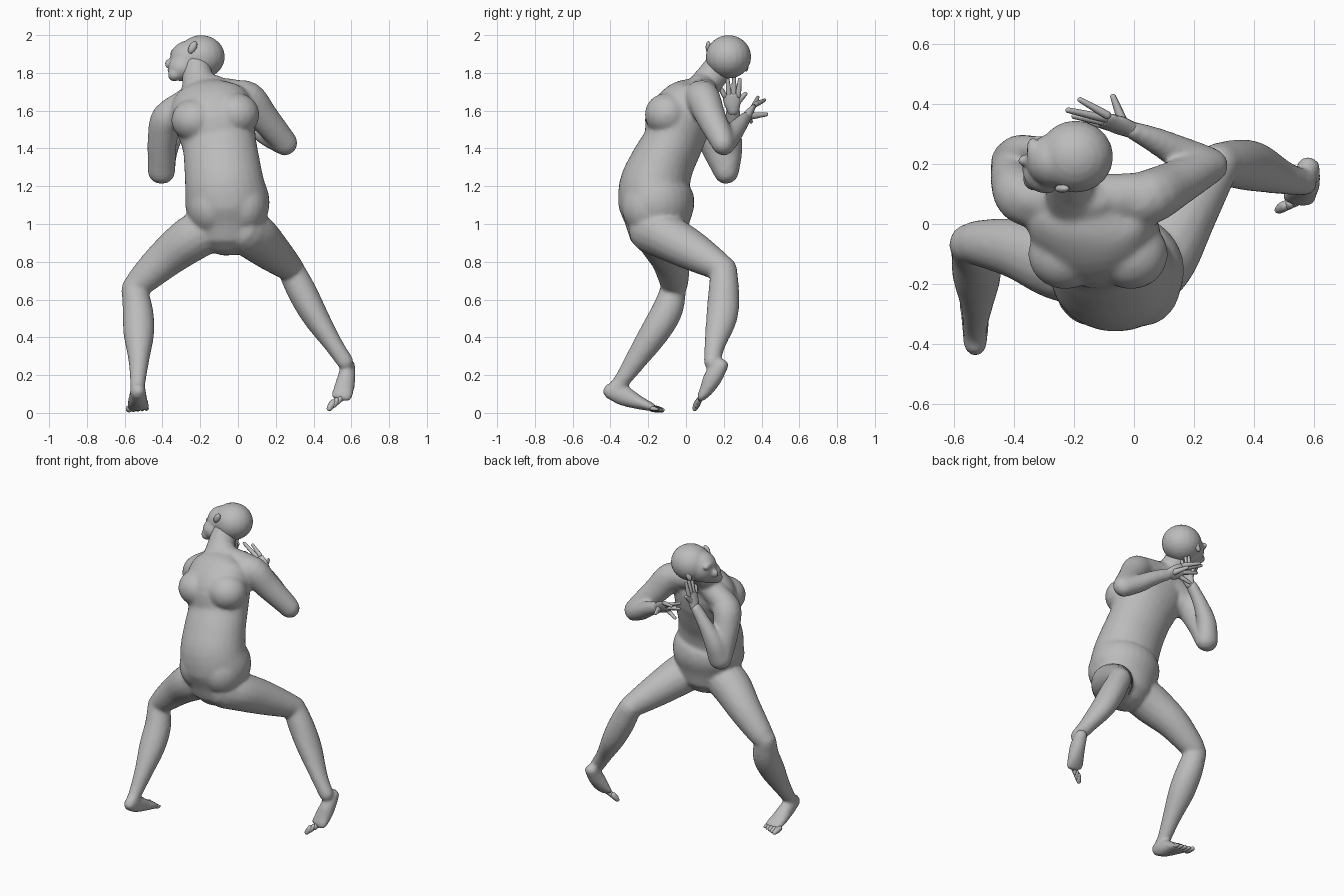
import bpy, bmesh, math
from mathutils import Vector, Matrix

old = bpy.data.objects.get("Cube")
if old:
    bpy.data.objects.remove(old, do_unlink=True)

clay = bpy.data.materials.new("clay grey")
clay.use_nodes = True
clay.diffuse_color = (.5, .5, .5, 1)
clay.node_tree.nodes["Principled BSDF"].inputs["Base Color"].default_value = (.5, .5, .5, 1)


def spline(rings, steps):
    """Catmull-Rom through rings of x, y, z, half width, half depth."""
    pts = [Vector(r) for r in rings]
    pts = [2 * pts[0] - pts[1]] + pts + [2 * pts[-1] - pts[-2]]
    out = []
    for a, b, c, d in zip(pts, pts[1:], pts[2:], pts[3:]):
        for i in range(steps):
            t = i / steps
            out.append((2 * b + (c - a) * t + (2 * a - 5 * b + 4 * c - d) * t**2
                        + (3 * b - a - 3 * c + d) * t**3) / 2)
    return out + [pts[-2]]


def loft(bm, rings, side=(1, 0, 0), sides=16, steps=4):
    """Tube with elliptical sections and rounded ends; width runs along side."""
    path = spline(rings, steps)
    centres = [Vector(p[:3]) for p in path]
    frames = []
    last = len(path) - 1
    for i, p in enumerate(path):
        t = (centres[min(i + 1, last)] - centres[max(i - 1, 0)]).normalized()
        u = Vector(side)
        u = (u - u.dot(t) * t).normalized()
        frames.append((centres[i], u, t.cross(u), t, p[3], p[4]))

    def dome(frame, sign):
        c, u, v, t, a, b = frame
        r = min(a, b) * sign
        return [(c + t * r * math.sin(k), u, v, t, a * math.cos(k), b * math.cos(k))
                for k in (.5, 1, 1.35)]

    frames = dome(frames[0], -1)[::-1] + frames + dome(frames[-1], 1)
    loops = []
    for c, u, v, t, a, b in frames:
        angles = [math.tau * k / sides for k in range(sides)]
        loops.append([bm.verts.new(c + u * a * math.cos(k) + v * b * math.sin(k)) for k in angles])
    for low, high in zip(loops, loops[1:]):
        for k in range(sides):
            n = (k + 1) % sides
            bm.faces.new((low[k], low[n], high[n], high[k]))
    bm.faces.new(loops[0][::-1])
    bm.faces.new(loops[-1])


def ball(bm, centre, radii, forward=(1, 0, 0)):
    """Ellipsoid whose first radius lies along forward."""
    turn = Vector(forward).to_track_quat('X', 'Z').to_matrix().to_4x4()
    matrix = Matrix.Translation(centre) @ turn @ Matrix.Diagonal((*radii, 1))
    bmesh.ops.create_uvsphere(bm, u_segments=20, v_segments=12, radius=1, matrix=matrix)


def finish(name, bm, voxel=0, relax=0, swell=0):
    """Turn the mesh into an object, optionally fusing its overlapping parts."""
    bmesh.ops.recalc_face_normals(bm, faces=bm.faces)
    mesh = bpy.data.meshes.new(name)
    bm.to_mesh(mesh)
    bm.free()
    mesh.materials.append(clay)
    ob = bpy.data.objects.new(name, mesh)
    bpy.context.collection.objects.link(ob)
    bpy.ops.object.select_all(action='DESELECT')
    ob.select_set(True)
    bpy.context.view_layer.objects.active = ob
    bpy.ops.object.shade_smooth_by_angle(angle=math.radians(50))
    if voxel:
        fuse = ob.modifiers.new("fuse", 'REMESH')
        fuse.mode, fuse.voxel_size, fuse.use_smooth_shade = 'VOXEL', voxel, True
        soft = ob.modifiers.new("soften", 'SMOOTH')
        soft.factor, soft.iterations = .5, relax
        full = ob.modifiers.new("fullness", 'DISPLACE')
        full.strength, full.mid_level = swell, 0


# Torso and neck
body = bmesh.new()
loft(body, [(-.05, -.15, 1, .19, .165), (-.055, -.155, 1.1, .22, .197), (-.07, -.165, 1.2, .207, .185),
            (-.085, -.125, 1.32, .197, .165), (-.1, -.07, 1.43, .193, .155),
            (-.125, -.035, 1.55, .21, .168), (-.16, .03, 1.65, .2, .135),
            (-.17, .08, 1.71, .12, .08)], side=(1, 0, .25), sides=28)
loft(body, [(-.18, .06, 1.68, .12, .09), (-.21, .12, 1.76, .084, .078), (-.22, .18, 1.84, .07, .075)])

# Sloping shoulder muscles beside the neck
loft(body, [(-.2, .09, 1.7, .07, .065), (-.28, .08, 1.64, .075, .07), (-.36, .09, 1.59, .07, .07)], (0, 1, 0))
loft(body, [(-.17, .1, 1.71, .07, .06), (-.08, .09, 1.7, .075, .07), (.03, .09, 1.68, .08, .075)], (0, 1, 0))

# Shoulder blades and buttocks
for x, z in ((-.23, 1.55), (-.01, 1.58)):
    ball(body, (x, -.1, z), (.12, .115, .11))
for x in (-.14, .03):
    ball(body, (x, -.19, 1.09), (.125, .148, .15))

# Upper arms and forearms
loft(body, [(-.28, .05, 1.59, .08, .08), (-.37, .09, 1.56, .085, .09), (-.4, .14, 1.45, .075, .08),
            (-.405, .19, 1.33, .07, .068), (-.405, .21, 1.275, .07, .06)])
loft(body, [(-.405, .22, 1.275, .066, .056), (-.38, .24, 1.39, .058, .055),
            (-.32, .25, 1.5, .042, .04), (-.25, .25, 1.6, .027, .035)])
loft(body, [(-.04, .07, 1.67, .08, .08), (.05, .09, 1.665, .088, .088), (.13, .13, 1.57, .076, .078),
            (.22, .18, 1.465, .064, .066), (.253, .195, 1.425, .056, .062)], side=(0, 1, 0))
loft(body, [(.25, .2, 1.42, .054, .056), (.16, .235, 1.465, .053, .053),
            (.07, .28, 1.52, .04, .042), (-.01, .315, 1.56, .026, .034)], side=(0, 1, 0))

# Leg planted flat: thigh, shin, foot
loft(body, [(-.14, -.15, .98, .12, .12), (-.25, -.13, .92, .122, .118), (-.38, -.085, .82, .1, .1),
            (-.5, -.065, .71, .077, .078), (-.545, -.065, .665, .066, .063)], side=(0, 1, 0))
loft(body, [(-.55, -.065, .66, .064, .064), (-.53, -.1, .54, .077, .078), (-.525, -.17, .42, .078, .074),
            (-.525, -.265, .28, .052, .055), (-.53, -.34, .17, .038, .04), (-.53, -.38, .12, .036, .04)])
loft(body, [(-.53, -.4, .115, .036, .04), (-.53, -.33, .09, .042, .05), (-.53, -.25, .055, .052, .033),
            (-.53, -.18, .03, .06, .018)])

# Leg on tiptoe: thigh, shin, foot
loft(body, [(.03, -.18, .97, .12, .125), (.09, -.1, .93, .125, .118), (.17, .03, .86, .103, .103),
            (.25, .15, .79, .078, .078), (.28, .19, .765, .067, .067)], side=(1, 0, 0))
loft(body, [(.28, .2, .76, .067, .067), (.34, .2, .64, .074, .078), (.41, .19, .51, .066, .08),
            (.5, .155, .37, .047, .054), (.568, .137, .27, .041, .04)])
loft(body, [(.582, .188, .25, .036, .034), (.575, .145, .19, .044, .046), (.56, .11, .125, .052, .034),
            (.548, .083, .085, .054, .02)], side=(.09, .03, .05))
finish("body", body, .012, 7, .004)

# Head turned to the side: skull, face, jaw, chin, brow, nose, lips
face = Vector((-1, -.1, -.2))
head = bmesh.new()
ball(head, (-.195, .225, 1.885), (.123, .118, .112))
ball(head, (-.262, .212, 1.87), (.096, .09, .098), face)
ball(head, (-.295, .175, 1.825), (.074, .07, .066), face)
ball(head, (-.335, .15, 1.79), (.034, .036, .032), face)
ball(head, (-.335, .235, 1.905), (.02, .055, .02), face)
ball(head, (-.362, .212, 1.848), (.025, .016, .024), face)
ball(head, (-.353, .18, 1.815), (.018, .03, .014), face)
finish("head", head, .009, 4, .003)

# Ears
for name, y, z in (("near_ear", .118, 1.935), ("far_ear", .318, 1.84)):
    ear = bmesh.new()
    tilt = Matrix.Translation((-.24, y, z)) @ Matrix.Rotation(.5, 4, 'Y')
    bmesh.ops.create_uvsphere(ear, u_segments=12, v_segments=8, radius=1,
                              matrix=tilt @ Matrix.Diagonal((.02, .014, .036, 1)))
    finish(name, ear)


def hand(name, wrist, knuckles, across, tips, thumb):
    """Flat palm, four spread fingers from index to little, and a thumb."""
    bm = bmesh.new()
    wrist, knuckles, across = Vector(wrist), Vector(knuckles), Vector(across)
    middle = (wrist + knuckles) / 2
    loft(bm, [(*wrist, .032, .026), (*middle, .044, .023), (*knuckles, .046, .015)], across)
    for k, tip in enumerate(tips):
        root = knuckles + across.normalized() * (k - 1.5) * .024
        bend = root.lerp(Vector(tip), .5)
        loft(bm, [(*root, .015, .014), (*bend, .013, .012), (*tip, .01, .009)], across, 8, 2)
    root = wrist.lerp(knuckles, .25)
    bend = root.lerp(Vector(thumb), .5)
    loft(bm, [(*root, .022, .02), (*bend, .017, .015), (*thumb, .011, .01)], across, 8, 2)
    finish(name, bm)


hand("raised_hand", (-.24, .25, 1.6), (-.215, .24, 1.68), (0, -1, 0),
     [(-.2, .285, 1.765), (-.2, .255, 1.775), (-.2, .22, 1.765), (-.2, .18, 1.725)], (-.22, .315, 1.69))
hand("crossing_hand", (-.01, .315, 1.56), (-.09, .345, 1.6), (0, -.03, -.05),
     [(-.18, .415, 1.655), (-.22, .38, 1.67), (-.2, .36, 1.62), (-.16, .345, 1.54)], (-.07, .425, 1.58))


def toes(name, ball_of_foot, across, ahead):
    """Five toes fanned along the front edge of a foot, big toe first."""
    bm = bmesh.new()
    across, ahead = Vector(across), Vector(ahead)
    for k in range(5):
        r = .018 - .0016 * k
        start = Vector(ball_of_foot) + across * (k - 2)
        end = start + ahead * (1 - .13 * k)
        loft(bm, [(*start, r, r), (*start.lerp(end, .5), r, r), (*end, r * .8, r * .7)], across, 8, 2)
    finish(name, bm)


toes("flat_toes", (-.53, -.18, .024), (.023, 0, 0), (0, .054, -.009))
toes("tiptoe_toes", (.543, .075, .078), (.02, .007, .012), (-.02, -.014, -.032))
